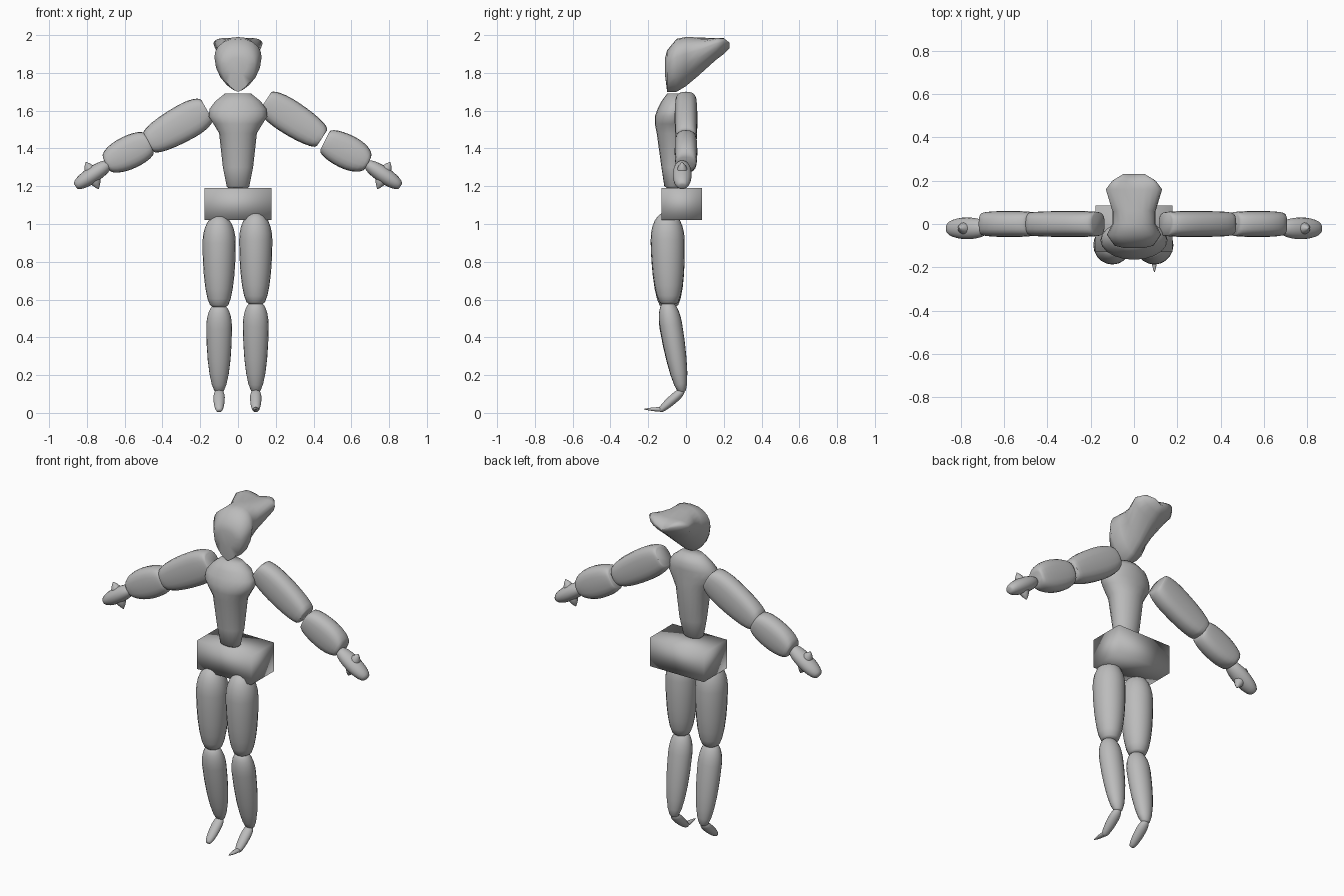
import bpy, bmesh, math
from mathutils import Vector

cube = bpy.data.objects.get("Cube")
if cube:
    bpy.data.objects.remove(cube, do_unlink=True)

colour = (0.5, 0.5, 0.5, 1)
grey = bpy.data.materials.new("clay_grey")
grey.use_nodes = True
grey.diffuse_color = colour
grey.node_tree.nodes["Principled BSDF"].inputs["Base Color"].default_value = colour

SIDES = 20
STEPS = 6
X, Y, Z = Vector((1, 0, 0)), Vector((0, 1, 0)), Vector((0, 0, 1))


def finish(name, bm, sharp_angle):
    """Turn the bmesh into a smooth-shaded object."""
    bmesh.ops.recalc_face_normals(bm, faces=bm.faces)
    mesh = bpy.data.meshes.new(name)
    bm.to_mesh(mesh)
    bm.free()
    mesh.materials.append(grey)
    mesh.shade_smooth()
    mesh.set_sharp_from_angle(angle=math.radians(sharp_angle))
    part = bpy.data.objects.new(name, mesh)
    bpy.context.collection.objects.link(part)


def loft(name, rings):
    """Skin a list of point rings and cap both ends."""
    bm = bmesh.new()
    loops = [[bm.verts.new(point) for point in ring] for ring in rings]
    for lower, upper in zip(loops, loops[1:]):
        for i in range(SIDES):
            j = (i + 1) % SIDES
            bm.faces.new((lower[i], lower[j], upper[j], upper[i]))
    bm.faces.new(loops[0])
    bm.faces.new(loops[-1])
    finish(name, bm, sharp_angle=65)


def signed_power(value, power):
    return math.copysign(abs(value) ** power, value)


def circle():
    """Cosine and sine pairs once around a ring."""
    angles = [math.tau * i / SIDES for i in range(SIDES)]
    return [(math.cos(a), math.sin(a)) for a in angles]


def ring(centre, u, v, square=1):
    """Ellipse spanned by u and v; a square value below one boxes it."""
    return [centre + u * signed_power(c, square) + v * signed_power(s, square)
            for c, s in circle()]


def limb(name, start, end, across, width, depth, peak, tips,
         point=1, square=1, flat=1):
    """Tapered barrel: thickest at the peak fraction, shrinking to each tip ratio."""
    start, end = Vector(start), Vector(end)
    other = (end - start).normalized().cross(across)
    rings = []
    for step in range(-STEPS, STEPS + 1):
        phi = step / STEPS * math.pi / 2
        reach, tip = (peak, tips[0]) if step < 0 else (1 - peak, tips[1])
        centre = start.lerp(end, peak + reach * math.sin(phi))
        size = tip + (1 - tip) * abs(math.cos(phi)) ** point
        rings.append(ring(centre, across * width * size ** flat,
                          other * depth * size, square))
    loft(name, rings)


def arm(name, start, end, thickness, peak, tips):
    """Flat-sided arm segment of even depth."""
    limb(name, start, end, across=Y, width=0.06, depth=thickness, peak=peak,
         tips=tips, square=0.75, flat=0.25)


def head(name, sections):
    """Egg-shaped slices from the face back to the swept, notched hair."""
    rings = []
    for y, low, top, half in sections:
        middle = low + (top - low) * 0.66
        notch = max(0, y - 0.05) * 0.2
        points = []
        for c, s in circle():
            if s < 0:
                x, z = signed_power(c, 1.4), (middle - low) * s
            else:
                x, z = signed_power(c, 0.85), (top - middle - notch * (1 - abs(c))) * s
            points.append((x * half, y, middle + z))
        rings.append(points)
    loft(name, rings)


# Head: y, bottom, top, half width
head("head", [(-0.11, 1.78, 1.88, 0.05), (-0.1, 1.7, 1.92, 0.09),
              (-0.05, 1.7, 1.98, 0.125), (0, 1.73, 1.99, 0.1),
              (0.06, 1.78, 1.99, 0.1), (0.16, 1.87, 2, 0.13),
              (0.2, 1.9, 2, 0.1), (0.23, 1.93, 1.97, 0.05)])

# Torso: height, half width, front y, with a nearly straight back
torso_rings = []
for z, half, front in [(1.19, 0.05, -0.1), (1.2, 0.06, -0.115), (1.3, 0.08, -0.13),
                       (1.48, 0.1, -0.155), (1.53, 0.13, -0.165), (1.57, 0.155, -0.165),
                       (1.61, 0.15, -0.15), (1.65, 0.12, -0.13), (1.69, 0.07, -0.1)]:
    back = 0.015 - max(0, 0.1 - half)
    centre = Y * (front + back) / 2 + Z * z
    torso_rings.append(ring(centre, X * half, Y * (back - front) / 2))
loft("torso", torso_rings)

# Hip block, shaded smooth across its edges
block = bmesh.new()
bmesh.ops.create_cube(block, size=1)
bmesh.ops.scale(block, vec=(0.355, 0.215, 0.17), verts=block.verts)
bmesh.ops.translate(block, vec=(0, -0.022, 1.105), verts=block.verts)
finish("hips", block, sharp_angle=180)

# Legs: the left knee and hip sit slightly higher
for side, x, lift in (("right", -0.1, 0), ("left", 0.094, 0.015)):
    limb(side + "_thigh", (x, -0.09, 0.56 + lift), (x, -0.1, 1.045 + lift), across=X,
         width=0.088, depth=0.09, peak=0.7, tips=(0.4, 0.15))
    limb(side + "_shin", (x, -0.02, 0.105), (x, -0.1, 0.57 + lift), across=X,
         width=0.068, depth=0.06, peak=0.75, tips=(0.15, 0.3))
    limb(side + "_foot", (x, -0.015, 0.12), (x, -0.14, 0.01), across=X,
         width=0.03, depth=0.025, peak=0.35, tips=(0.3, 0.3))
limb("left_toe", (x, -0.11, 0.018), (x, -0.222, 0.02), across=X,
     width=0.016, depth=0.012, peak=0.2, tips=(0.5, 0.1), point=2)

# Arms
arm("right_upper_arm", (-0.165, 0, 1.605), (-0.475, 0, 1.43), 0.096, 0.35, (0.6, 0.55))
arm("left_upper_arm", (0.145, 0, 1.65), (0.445, 0, 1.455), 0.09, 0.4, (0.6, 0.55))
arm("right_forearm", (-0.47, 0, 1.43), (-0.7, 0, 1.32), 0.088, 0.45, (0.6, 0.4))
arm("left_forearm", (0.46, 0, 1.44), (0.69, 0, 1.325), 0.09, 0.5, (0.6, 0.35))

# Hands, each with a pair of small pointed fingers
for side, s in (("right", -1), ("left", 1)):
    limb(side + "_hand", (s * 0.68, -0.02, 1.32), (s * 0.86, -0.02, 1.2), across=Y,
         width=0.05, depth=0.043, peak=0.5, tips=(0.35, 0.3))
    root = (s * 0.77, -0.02, 1.26)
    for finger, tip in (("upper", (s * 0.806, -0.02, 1.328)),
                        ("lower", (s * 0.738, -0.02, 1.185))):
        limb(side + "_" + finger + "_finger", root, tip, across=Y, width=0.03,
             depth=0.032, peak=0.2, tips=(0.5, 0.03), point=2)
